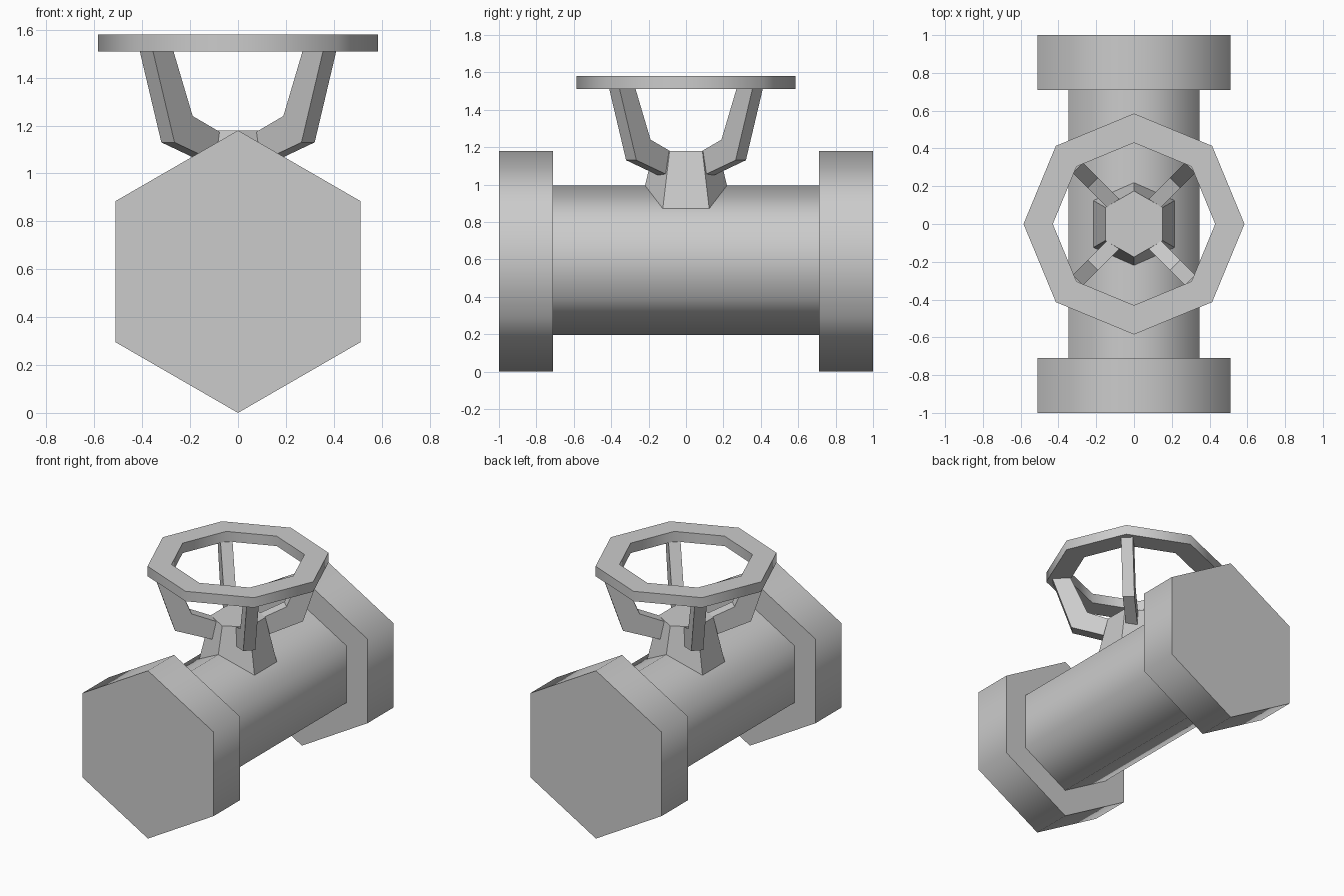
import bpy
from math import sin, cos, pi, radians, sqrt

if "Cube" in bpy.data.objects:
    bpy.data.objects.remove(bpy.data.objects["Cube"])


def make(name, verts, faces, smooth=None):
    mesh = bpy.data.meshes.new(name)
    mesh.from_pydata(verts, [], faces)
    mesh.update()
    ob = bpy.data.objects.new(name, mesh)
    bpy.context.collection.objects.link(ob)
    if smooth:
        bpy.ops.object.select_all(action='DESELECT')
        ob.select_set(True)
        bpy.context.view_layer.objects.active = ob
        bpy.ops.object.shade_smooth_by_angle(angle=radians(smooth))
    return ob


def hex_ring(r):
    # hexagon with a corner pointing along the second axis
    return [(r * cos(pi / 2 + i * pi / 3), r * sin(pi / 2 + i * pi / 3)) for i in range(6)]


HEX_FACES = [(i, (i + 1) % 6, 6 + (i + 1) % 6, 6 + i) for i in range(6)]
HEX_FACES += [tuple(range(5, -1, -1)), tuple(range(6, 12))]


def hex_along_y(name, r, y0, y1, zc):
    # y1 end first keeps the normals pointing outward
    verts = [(a, y, zc + b) for y in (y1, y0) for a, b in hex_ring(r)]
    return make(name, verts, HEX_FACES, 65)


# Pipe body and end flanges
hex_along_y("pipe", 0.40, -0.72, 0.72, 0.595)
hex_along_y("front_flange", 0.59, -1.0, -0.71, 0.59)
hex_along_y("back_flange", 0.59, 0.71, 1.0, 0.59)

# Tapered bonnet on top of the pipe
verts = [(a, b, z) for r, z in ((0.265, 0.80), (0.175, 1.18)) for a, b in hex_ring(r)]
make("bonnet", verts, HEX_FACES)

# Octagonal handwheel rim: rectangular section swept around z
section = [(0.43, 1.51), (0.585, 1.51), (0.585, 1.58), (0.43, 1.58)]
verts = [(r * cos(i * pi / 4), r * sin(i * pi / 4), z) for i in range(8) for r, z in section]
faces = []
for i in range(8):
    a, b = 4 * i, 4 * ((i + 1) % 8)
    for k in range(4):
        n = (k + 1) % 4
        faces.append((a + k, b + k, b + n, a + n)[::-1])
make("handwheel_rim", verts, faces, 50)

# Four bent spokes on the diagonals: (radius, height) for outer and inner edges
outer = [(0.13, 1.035), (0.414, 1.13), (0.541, 1.51)]
inner = [(0.15, 1.175), (0.307, 1.24), (0.42, 1.51)]
W = 0.039
for s in range(4):
    ang = pi / 4 + s * pi / 2
    c, d = cos(ang), sin(ang)
    verts = []
    for o, n in zip(outer, inner):
        for (r, z), t in ((o, -W), (o, W), (n, W), (n, -W)):
            verts.append((r * c - t * d, r * d + t * c, z))
    faces = [(3, 2, 1, 0), (8, 9, 10, 11)]
    for j in (0, 4):
        for k in range(4):
            n = (k + 1) % 4
            faces.append((j + k, j + n, j + 4 + n, j + 4 + k))
    make(f"spoke_{s + 1}", verts, faces)
